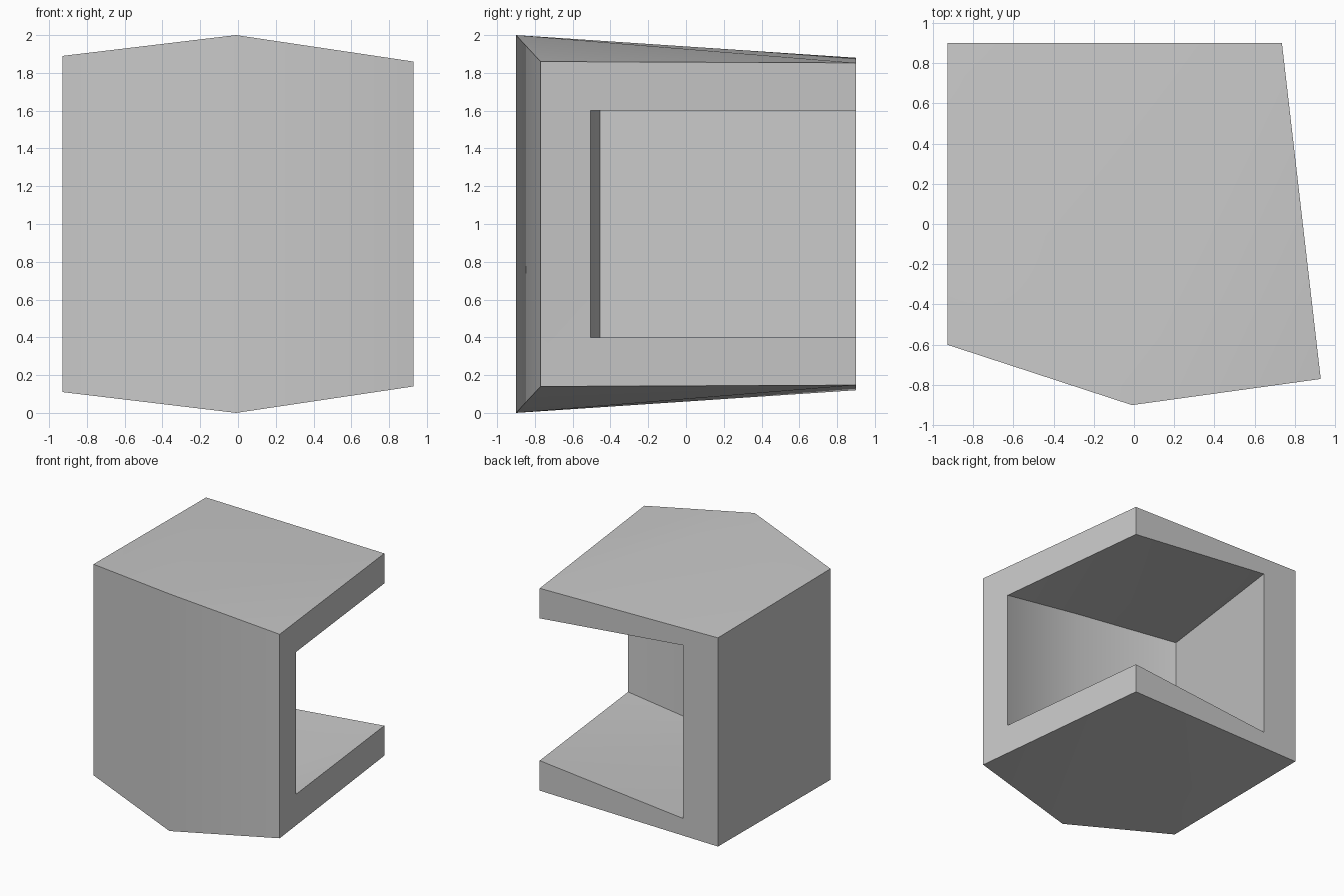
import bpy, bmesh

cube = bpy.data.objects.get("Cube")
if cube:
    bpy.data.objects.remove(cube, do_unlink=True)

grey = bpy.data.materials.new("plain_grey")
grey.use_nodes = True
tone = (0.58, 0.58, 0.58, 1)
grey.diffuse_color = tone
grey.node_tree.nodes["Principled BSDF"].inputs["Base Color"].default_value = tone

# Corners as (x, y, height above and below z = 1):
# front point, front right, back right, back left, front left as seen in plan
outer_plan = [(-0.01, -0.9, 1.0), (0.928, -0.77, 0.86), (0.735, 0.9, 0.853),
              (-0.928, 0.9, 0.88), (-0.928, -0.6, 0.89)]
inner_plan = [(0.0, -0.71, 0.85), (0.894, -0.505, 0.6), (0.735, 0.9, 0.6),
              (-0.6, 0.9, 0.73), (-0.82, -0.455, 0.775)]

bm = bmesh.new()


def ring(plan, side):
    return [bm.verts.new((x, y, 1 + side * h)) for x, y, h in plan]


outer = {side: ring(outer_plan, side) for side in (1, -1)}
inner = {side: ring(inner_plan, side) for side in (1, -1)}

# Skins: roof and floor fanned from the front point, plus three upright walls
for skin in (outer, inner):
    for side in (1, -1):
        for k in (1, 2, 3):
            bm.faces.new((skin[side][0], skin[side][k], skin[side][k + 1]))
    for a, b in ((0, 1), (3, 4), (4, 0)):
        bm.faces.new((skin[-1][a], skin[-1][b], skin[1][b], skin[1][a]))

# Rim joining the skins around the two open sides
for side in (1, -1):
    for a, b in ((1, 2), (2, 3)):
        bm.faces.new((outer[side][a], outer[side][b], inner[side][b], inner[side][a]))
for a in (1, 3):
    bm.faces.new((outer[-1][a], outer[1][a], inner[1][a], inner[-1][a]))

bmesh.ops.recalc_face_normals(bm, faces=bm.faces)
mesh = bpy.data.meshes.new("open_shell")
bm.to_mesh(mesh)
bm.free()
mesh.materials.append(grey)
shell = bpy.data.objects.new("open_shell", mesh)
bpy.context.collection.objects.link(shell)

# Smooth shading with sharp edges kept
bpy.ops.object.select_all(action='DESELECT')
bpy.context.view_layer.objects.active = shell
shell.select_set(True)
bpy.ops.object.shade_smooth_by_angle(angle=0.56)
